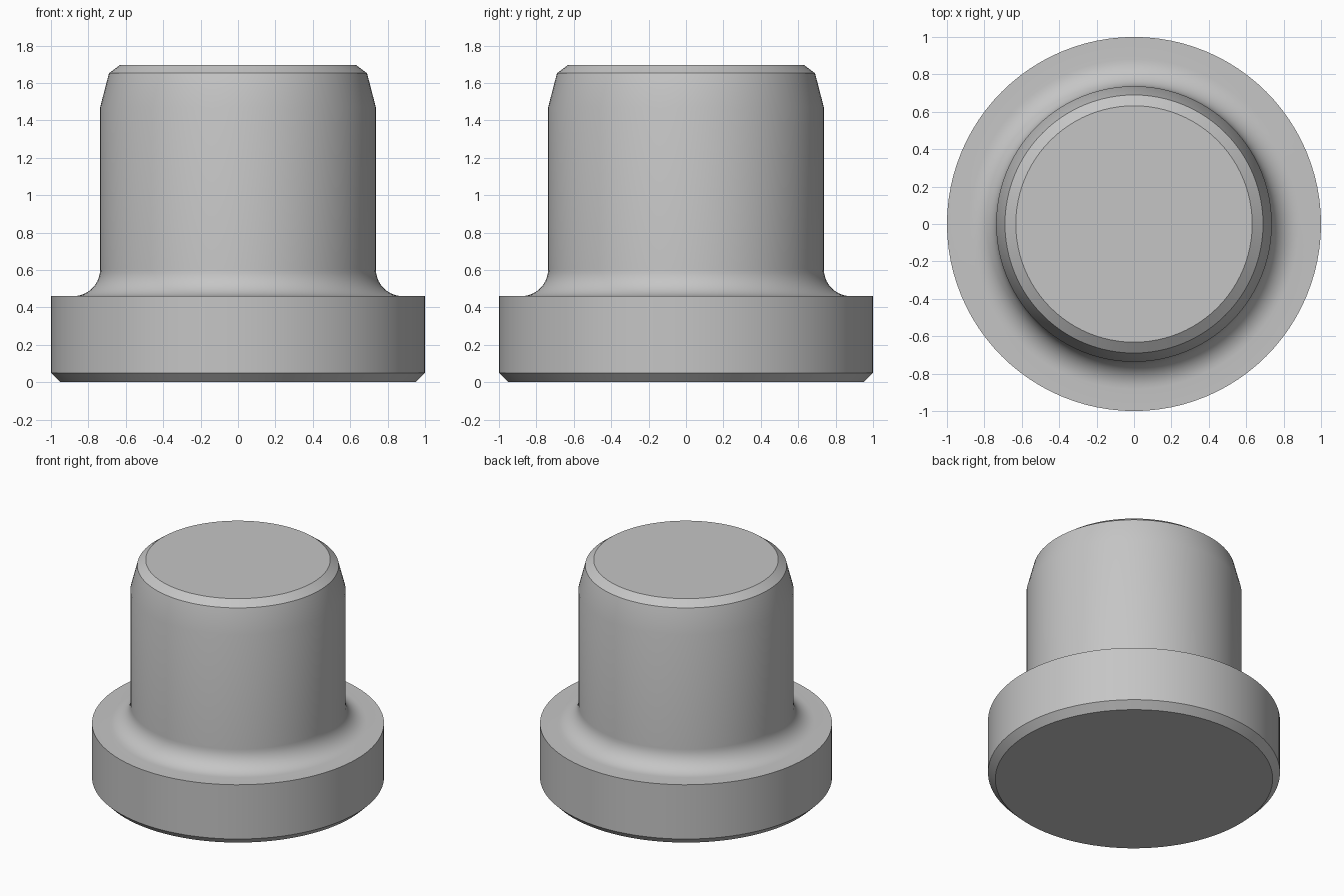
import bpy, bmesh, math

SEGMENTS = 96
FILLET_STEPS = 10

cube = bpy.data.objects.get("Cube")
if cube:
    bpy.data.objects.remove(cube, do_unlink=True)

steel = bpy.data.materials.new("grey steel")
steel.use_nodes = True
grey = (0.56, 0.56, 0.56, 1)
steel.diffuse_color = grey
steel.node_tree.nodes["Principled BSDF"].inputs["Base Color"].default_value = grey


def lathe(name, profile):
    """Spin a (radius, height) profile around z and cap both ends."""
    bm = bmesh.new()
    verts = [bm.verts.new((r, 0, z)) for r, z in profile]
    edges = [bm.edges.new(pair) for pair in zip(verts, verts[1:])]
    bmesh.ops.spin(bm, geom=verts + edges, axis=(0, 0, 1), cent=(0, 0, 0),
                   angle=math.tau, steps=SEGMENTS)
    bmesh.ops.remove_doubles(bm, verts=bm.verts, dist=0.0001)
    rims = [e for e in bm.edges if e.is_boundary]
    bmesh.ops.holes_fill(bm, edges=rims, sides=0)
    bmesh.ops.recalc_face_normals(bm, faces=bm.faces)
    mesh = bpy.data.meshes.new(name)
    bm.to_mesh(mesh)
    bm.free()
    mesh.materials.append(steel)
    obj = bpy.data.objects.new(name, mesh)
    bpy.context.collection.objects.link(obj)
    return obj


# Flange with a chamfered lower edge
flange_top, shank_radius, fillet = 0.46, 0.737, 0.145
profile = [(0.95, 0), (1, 0.05), (1, flange_top)]

# Concave fillet from flange to shank
for i in range(FILLET_STEPS + 1):
    a = math.pi / 2 * i / FILLET_STEPS
    profile.append((shank_radius + fillet * (1 - math.sin(a)),
                    flange_top + fillet * (1 - math.cos(a))))

# Straight shank, tapered lead-in and chamfered tip
profile += [(shank_radius, 1.47), (0.69, 1.652), (0.632, 1.695)]

pin = lathe("flanged_pin", profile)

bpy.ops.object.select_all(action="DESELECT")
pin.select_set(True)
bpy.context.view_layer.objects.active = pin
bpy.ops.object.shade_smooth_by_angle(angle=math.radians(30))
